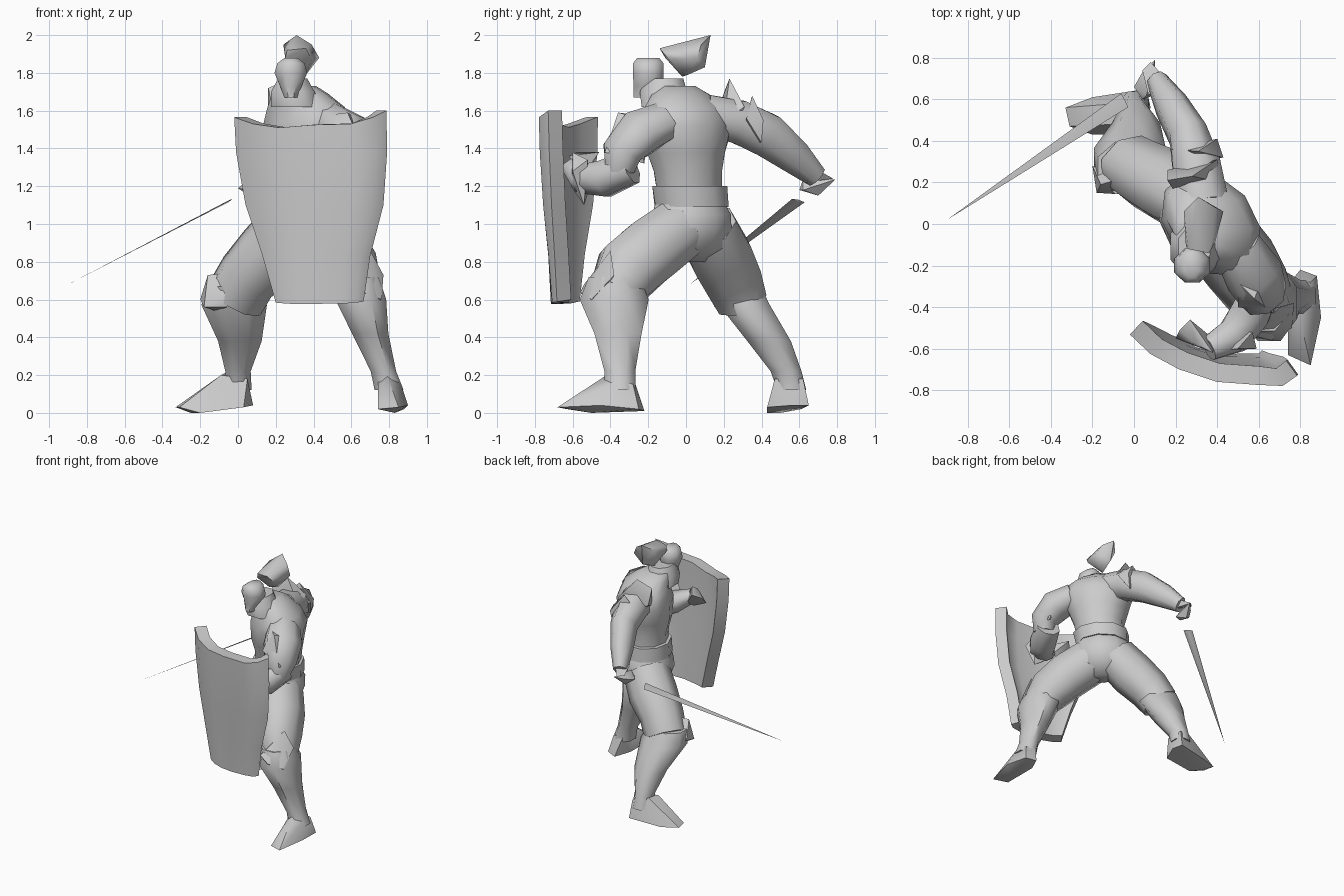
import bpy, bmesh, math
from mathutils import Vector


def finish(name, bm):
    bmesh.ops.recalc_face_normals(bm, faces=bm.faces)
    me = bpy.data.meshes.new(name)
    bm.to_mesh(me)
    bm.free()
    ob = bpy.data.objects.new(name, me)
    bpy.context.collection.objects.link(ob)
    return ob


def loft(name, rings, ref, flat=False, sides=8):
    """Skin rings (x, y, z, a, b); a lies along ref, b across it."""
    bm = bmesh.new()
    cs = [Vector(r[:3]) for r in rings]
    loops = []
    for i, r in enumerate(rings):
        t = Vector((0, 0, 1)) if flat else (cs[min(i + 1, len(cs) - 1)] - cs[max(i - 1, 0)]).normalized()
        u = Vector(ref)
        u = (u - t * u.dot(t)).normalized()
        v = t.cross(u)
        loops.append([bm.verts.new(cs[i] + (u * r[3] * math.cos(k) + v * r[4] * math.sin(k)) * 1.04)
                      for k in [2 * math.pi * (n + .5) / sides for n in range(sides)]])
    for p, q in zip(loops, loops[1:]):
        for k in range(sides):
            n = (k + 1) % sides
            bm.faces.new((p[k], p[n], q[n], q[k]))
    bm.faces.new(loops[0])
    bm.faces.new(loops[-1])
    return finish(name, bm)


def hull(name, pts):
    """Faceted convex solid around a few points."""
    bm = bmesh.new()
    for p in pts:
        bm.verts.new(p)
    res = bmesh.ops.convex_hull(bm, input=bm.verts)
    junk = [g for g in res["geom_interior"] if isinstance(g, bmesh.types.BMVert)]
    if junk:
        bmesh.ops.delete(bm, geom=junk, context='VERTS')
    return finish(name, bm)


SIDE = (-.64, .77, 0)   # direction towards the sword shoulder
X = (1, 0, 0)

# Torso, belt and hips
loft("torso", [(.35, .02, 1.15, .18, .16), (.36, .01, 1.28, .19, .17), (.36, 0, 1.38, .22, .19),
               (.37, 0, 1.52, .27, .205), (.36, 0, 1.62, .24, .17), (.33, -.03, 1.69, .16, .13),
               (.31, -.05, 1.73, .1, .1)], SIDE, True, 10)
loft("belt", [(.34, .03, 1.09, .2, .19), (.35, .02, 1.2, .21, .185)], SIDE, True, 10)
loft("hips", [(.34, .03, .8, .08, .06), (.34, .03, .87, .19, .16), (.34, .02, .97, .24, .2),
              (.34, .03, 1.05, .22, .195), (.34, .02, 1.12, .19, .17)], SIDE, True, 10)

# Collar, head and hair
loft("collar", [(.31, -.1, 1.62, .14, .14), (.29, -.12, 1.7, .12, .13), (.29, -.11, 1.77, .08, .1)], X, True)
loft("head", [(.28, -.22, 1.67, .035, .06), (.28, -.2, 1.73, .06, .08), (.28, -.2, 1.8, .09, .085),
              (.28, -.2, 1.85, .075, .085), (.28, -.2, 1.88, .035, .06)], X, True)
hull("hair_crest", [(.31, .13, 2), (.24, .06, 1.95), (.39, .08, 1.95), (.26, -.12, 1.92), (.36, -.14, 1.93),
                    (.25, -.11, 1.88), (.39, -.09, 1.87), (.3, -.02, 1.78), (.36, .01, 1.79),
                    (.43, .06, 1.88), (.32, .1, 1.83)])

# Thighs and greaves
loft("front_thigh", [(.4, -.05, .96, .18, .17), (.51, -.19, .855, .18, .18), (.59, -.31, .75, .16, .18),
                     (.65, -.38, .63, .12, .14)], X)
loft("rear_thigh", [(.28, .11, .98, .17, .16), (.17, .18, .84, .18, .17), (.05, .24, .72, .16, .16),
                    (-.02, .29, .6, .16, .14)], X)
loft("front_greave", [(.63, -.38, .72, .12, .14), (.65, -.38, .6, .14, .19), (.7, -.36, .42, .1, .13),
                      (.77, -.35, .22, .07, .085), (.8, -.35, .12, .08, .085)], X, True)
loft("rear_greave", [(-.03, .27, .67, .15, .13), (-.02, .31, .57, .18, .14), (.01, .44, .38, .12, .12),
                     (0, .53, .22, .07, .085), (0, .56, .12, .075, .08)], X, True)

# Knee plates
hull("front_knee_plate", [(.7, -.4, .86), (.77, -.38, .73), (.68, -.47, .76), (.58, -.54, .68),
                          (.66, -.56, .64), (.76, -.5, .6), (.62, -.48, .54), (.52, -.45, .66)])
hull("rear_knee_plate", [(-.16, .19, .73), (-.2, .28, .6), (-.18, .15, .56), (-.06, .16, .56),
                         (-.02, .14, .66), (-.12, .24, .54), (-.06, .22, .74)])

# Feet
hull("front_foot", [(.74, -.63, .02), (.85, -.68, .03), (.76, -.6, .06), (.9, -.45, .04), (.83, -.5, .0),
                    (.74, -.34, .02), (.88, -.25, .02), (.8, -.22, .01), (.74, -.4, .17), (.79, -.42, .2),
                    (.86, -.38, .16), (.85, -.28, .15), (.76, -.27, .16)])
hull("rear_foot", [(-.33, .56, .03), (-.31, .47, .03), (-.25, .5, 0), (-.2, .43, .0), (.03, .43, .03),
                   (.08, .56, .04), (.06, .65, .04), (-.2, .61, .02), (-.09, .48, .2), (-.07, .58, .21),
                   (.05, .47, .18), (.05, .62, .18)])

# Sword arm with layered shoulder plates
loft("sword_arm", [(.33, .1, 1.58, .13, .11), (.3, .28, 1.54, .12, .12), (.26, .43, 1.47, .095, .12),
                   (.18, .57, 1.36, .08, .095), (.11, .69, 1.25, .05, .06)], X)
hull("upper_shoulder_plate", [(.16, .21, 1.72), (.28, .23, 1.77), (.4, .31, 1.62), (.36, .23, 1.45),
                              (.16, .26, 1.6), (.42, .2, 1.55), (.2, .15, 1.55)])
hull("lower_shoulder_plate", [(.31, .35, 1.68), (.43, .32, 1.56), (.38, .4, 1.43), (.4, .41, 1.55),
                              (.18, .36, 1.56), (.2, .29, 1.46)])
hull("sword_cuff", [(.08, .78, 1.24), (.04, .74, 1.24), (.16, .69, 1.29), (.16, .63, 1.22), (.07, .62, 1.28)])
hull("sword_hand", [(.1, .79, 1.235), (.04, .73, 1.21), (.0, .66, 1.19), (.04, .6, 1.18), (.1, .62, 1.18),
                    (.06, .7, 1.15), (.06, .62, 1.24)])
hull("sword_blade", [(-.028, .562, 1.133), (-.062, .628, 1.115), (-.042, .593, 1.129), (-.048, .597, 1.117),
                     (-.9, .02, .68)])

# Shield arm
loft("shield_upper_arm", [(.5, -.12, 1.54, .1, .12), (.58, -.25, 1.48, .12, .14), (.62, -.34, 1.38, .1, .12),
                          (.61, -.35, 1.28, .08, .08)], SIDE)
loft("shield_forearm", [(.62, -.29, 1.3, .09, .09), (.56, -.43, 1.24, .1, .1), (.48, -.54, 1.24, .08, .09),
                        (.36, -.6, 1.3, .05, .06)], (0, 0, 1))
hull("shield_shoulder_plate", [(.5, -.28, 1.58), (.58, -.36, 1.59), (.5, -.4, 1.46), (.7, -.25, 1.42),
                               (.64, -.2, 1.55), (.67, -.43, 1.38), (.66, -.22, 1.32)])
hull("shield_cuff", [(.5, -.6, 1.38), (.57, -.52, 1.34), (.59, -.6, 1.28), (.55, -.54, 1.1), (.46, -.52, 1.16),
                     (.42, -.61, 1.2)])
hull("shield_hand", [(.38, -.62, 1.36), (.38, -.55, 1.25), (.3, -.58, 1.38), (.22, -.51, 1.35),
                     (.27, -.46, 1.38), (.3, -.53, 1.26), (.2, -.55, 1.3)])

# Curved shield: outer skin given by edge outline rows, then thickened
curve = [(-.02, -.53), (.08, -.625), (.22, -.7), (.4, -.76), (.6, -.775), (.72, -.78), (.79, -.73)]
rows = [(1.54, -.02, .785), (1.37, -.01, .79), (1.1, .04, .77), (.83, .13, .7), (.58, .2, .665)]
lift = [.025, -.01, -.03, -.015, -.01, .025, .06]
bm = bmesh.new()
grid = []
for i, (z, xl, xr) in enumerate(rows):
    line = []
    for j, (cx, cy) in enumerate(curve):
        f = (cx + .02) / .81
        k = ((xr - xl) / .81) ** 1.5
        y = -.7 + (cy + .7) * k + (.03 - .04 * (1 - f)) * (1.54 - z) / .96
        line.append(bm.verts.new((xl + (xr - xl) * f, y, z + lift[j] * (1, .3, 0, 0, .15)[i])))
    grid.append(line)
for up, lo in zip(grid, grid[1:]):
    for j in range(len(curve) - 1):
        bm.faces.new((lo[j], lo[j + 1], up[j + 1], up[j]))
me = bpy.data.meshes.new("shield")
bm.to_mesh(me)
bm.free()
shield = bpy.data.objects.new("shield", me)
bpy.context.collection.objects.link(shield)
bpy.context.view_layer.objects.active = shield
mod = shield.modifiers.new("thickness", 'SOLIDIFY')
mod.thickness = .09
mod.offset = -1
bpy.ops.object.modifier_apply(modifier=mod.name)

# Smooth shading with sharp creases
for ob in bpy.context.collection.objects:
    ob.select_set(True)
bpy.ops.object.shade_smooth_by_angle(angle=math.radians(52))
